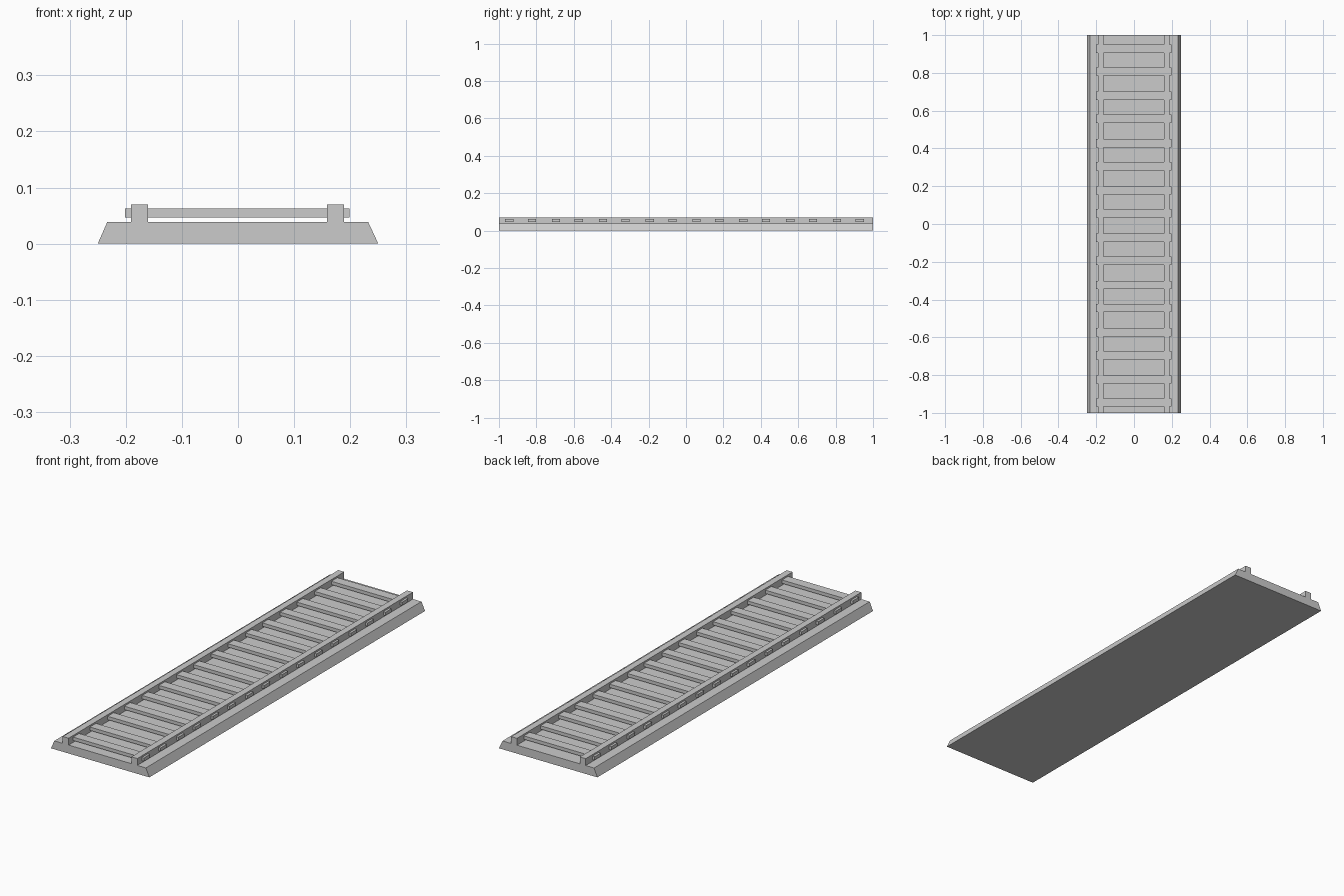
import bpy, bmesh

if "Cube" in bpy.data.objects:
    bpy.data.objects.remove(bpy.data.objects["Cube"])


def prism(name, profile, y0=-1.0, y1=1.0):
    """Extrude an x/z profile along y."""
    bm = bmesh.new()
    face = bm.faces.new([bm.verts.new((x, y0, z)) for x, z in profile])
    out = bmesh.ops.extrude_face_region(bm, geom=[face])
    verts = [g for g in out["geom"] if isinstance(g, bmesh.types.BMVert)]
    bmesh.ops.translate(bm, verts=verts, vec=(0, y1 - y0, 0))
    bmesh.ops.recalc_face_normals(bm, faces=bm.faces)
    mesh = bpy.data.meshes.new(name)
    bm.to_mesh(mesh)
    bm.free()
    obj = bpy.data.objects.new(name, mesh)
    bpy.context.collection.objects.link(obj)
    return obj


def rect(x0, x1, z0, z1):
    return [(x0, z0), (x1, z0), (x1, z1), (x0, z1)]


BED_TOP = 0.0385

# Ballast bed with sloping sides
prism("ballast_bed", [(-0.25, 0), (0.25, 0), (0.232, BED_TOP), (-0.233, BED_TOP)])

# Two full-length rails
for side, x in (("left", -0.1755), ("right", 0.1735)):
    prism(f"{side}_rail", rect(x - 0.015, x + 0.015, BED_TOP, 0.07))

# Sleepers, set in slightly closer pairs, passing through the rails above the bed
for i in range(16):
    y = -0.945 + 0.2503 * (i // 2) + 0.1215 * (i % 2)
    prism(f"sleeper_{i + 1}", rect(-0.201, 0.199, 0.047, 0.0625), y - 0.022, y + 0.022)
